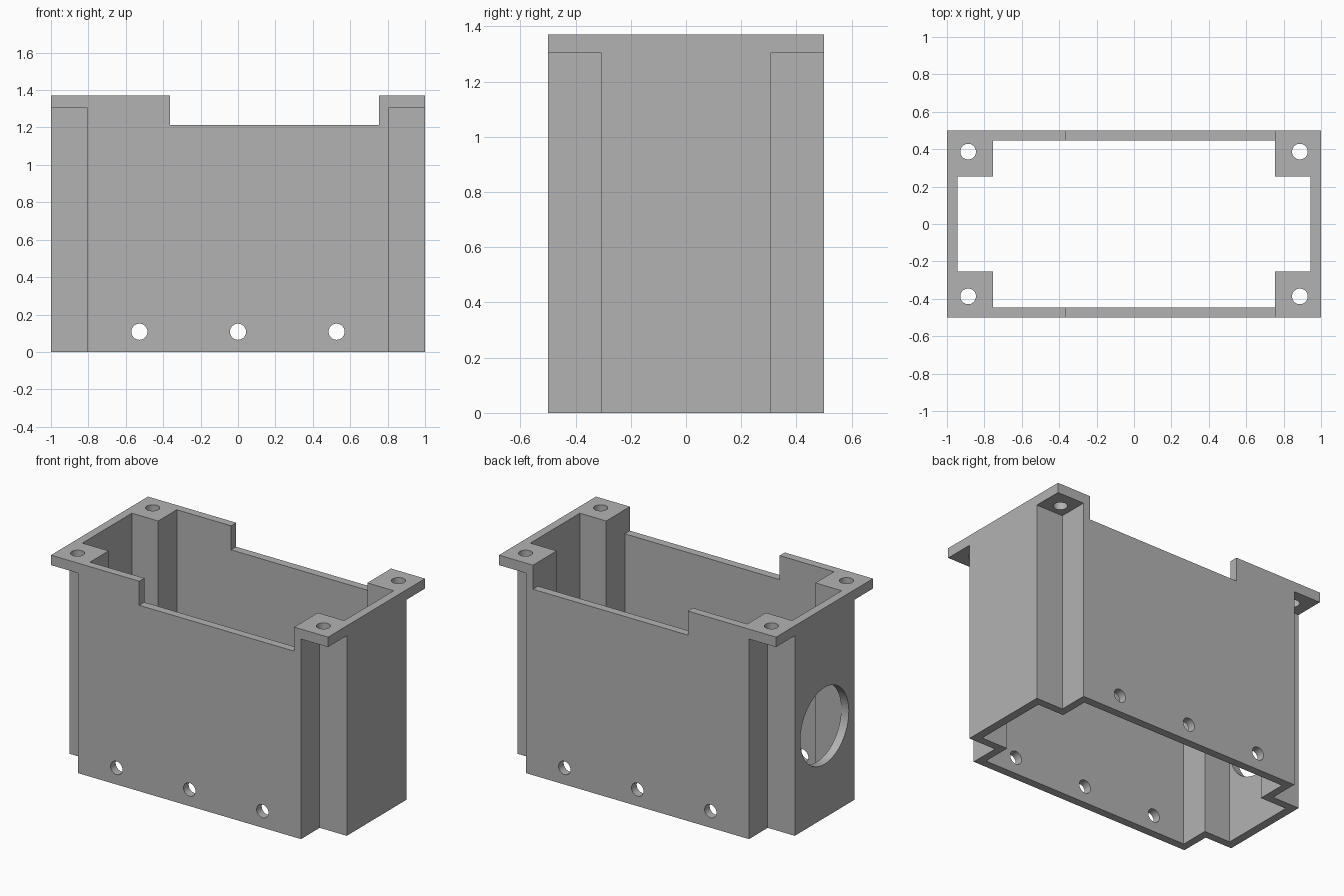
import bpy
import bmesh
from mathutils import Matrix, Vector

default = bpy.data.objects.get("Cube")
if default:
    bpy.data.objects.remove(default, do_unlink=True)

HEIGHT = 1.37
FLANGE_Z = 1.305

grey = bpy.data.materials.new("grey plastic")
grey.use_nodes = True
colour = (0.45, 0.45, 0.45, 1)
grey.diffuse_color = colour
grey.node_tree.nodes["Principled BSDF"].inputs["Base Color"].default_value = colour


def add_object(name, bm):
    bmesh.ops.recalc_face_normals(bm, faces=bm.faces)
    mesh = bpy.data.meshes.new(name)
    bm.to_mesh(mesh)
    bm.free()
    mesh.materials.append(grey)
    obj = bpy.data.objects.new(name, mesh)
    bpy.context.collection.objects.link(obj)
    return obj


def box(name, low, high):
    low, high = Vector(low), Vector(high)
    bm = bmesh.new()
    bmesh.ops.create_cube(bm, size=1, matrix=Matrix.Translation((low + high) / 2)
                          @ Matrix.Diagonal((*(high - low), 1)))
    return add_object(name, bm)


def rod(name, centre, radius, length, axis, sides=48):
    turn = Vector((0, 0, 1)).rotation_difference(Vector(axis)).to_matrix().to_4x4()
    bm = bmesh.new()
    bmesh.ops.create_cone(bm, cap_ends=True, segments=sides, radius1=radius,
                          radius2=radius, depth=length,
                          matrix=Matrix.Translation(centre) @ turn)
    return add_object(name, bm)


def cross_prism(name, x, y, step_x, step_y, z0, z1):
    """Rectangle with a square notch at every corner, extruded upward."""
    quarter = [(x, step_y), (step_x, step_y), (step_x, y)]
    outline = quarter + [(-a, b) for a, b in reversed(quarter)]
    outline += [(-a, -b) for a, b in outline]
    bm = bmesh.new()
    face = bm.faces.new([bm.verts.new((a, b, z0)) for a, b in outline])
    top = bmesh.ops.extrude_face_region(bm, geom=[face])["geom"]
    bmesh.ops.translate(bm, vec=(0, 0, z1 - z0),
                        verts=[v for v in top if isinstance(v, bmesh.types.BMVert)])
    return add_object(name, bm)


# Outer block and the cross-shaped cavity open at both ends
housing = box("housing", (-1, -0.5, 0), (1, 0.5, HEIGHT))
cutters = [cross_prism("cavity", 0.945, 0.447, 0.755, 0.255, -0.1, HEIGHT + 0.1)]

# Recessed corners below the mounting tabs, and the screw holes through the tabs
for sx in (-1, 1):
    for sy in (-1, 1):
        xs = sorted((sx * 0.805, sx * 1.1))
        ys = sorted((sy * 0.307, sy * 0.6))
        cutters.append(box("corner_recess", (xs[0], ys[0], -0.1), (xs[1], ys[1], FLANGE_Z)))
        cutters.append(rod("screw_hole", (sx * 0.887, sy * 0.387, HEIGHT), 0.042, 0.4, (0, 0, 1)))

# Lowered rim of the front and back walls
cutters.append(box("rim_notch", (-0.363, -0.6, 1.213), (0.755, 0.6, HEIGHT + 0.1)))

# Row of holes through the front and back walls
for x in (-0.527, 0, 0.527):
    cutters.append(rod("wall_hole", (x, 0, 0.108), 0.043, 1.4, (0, 1, 0)))

# Large round opening in one end wall
cutters.append(rod("end_opening", (-1, 0, 0.6), 0.25, 0.3, (1, 0, 0), 64))

# Cut everything out of the block
bpy.context.view_layer.objects.active = housing
for cutter in cutters:
    cutter.hide_render = True
    mod = housing.modifiers.new("cut", "BOOLEAN")
    mod.operation = "DIFFERENCE"
    mod.solver = "EXACT"
    mod.object = cutter
    bpy.ops.object.modifier_apply(modifier=mod.name)
    bpy.data.objects.remove(cutter, do_unlink=True)

bpy.ops.object.select_all(action="DESELECT")
housing.select_set(True)
bpy.ops.object.shade_smooth_by_angle()
